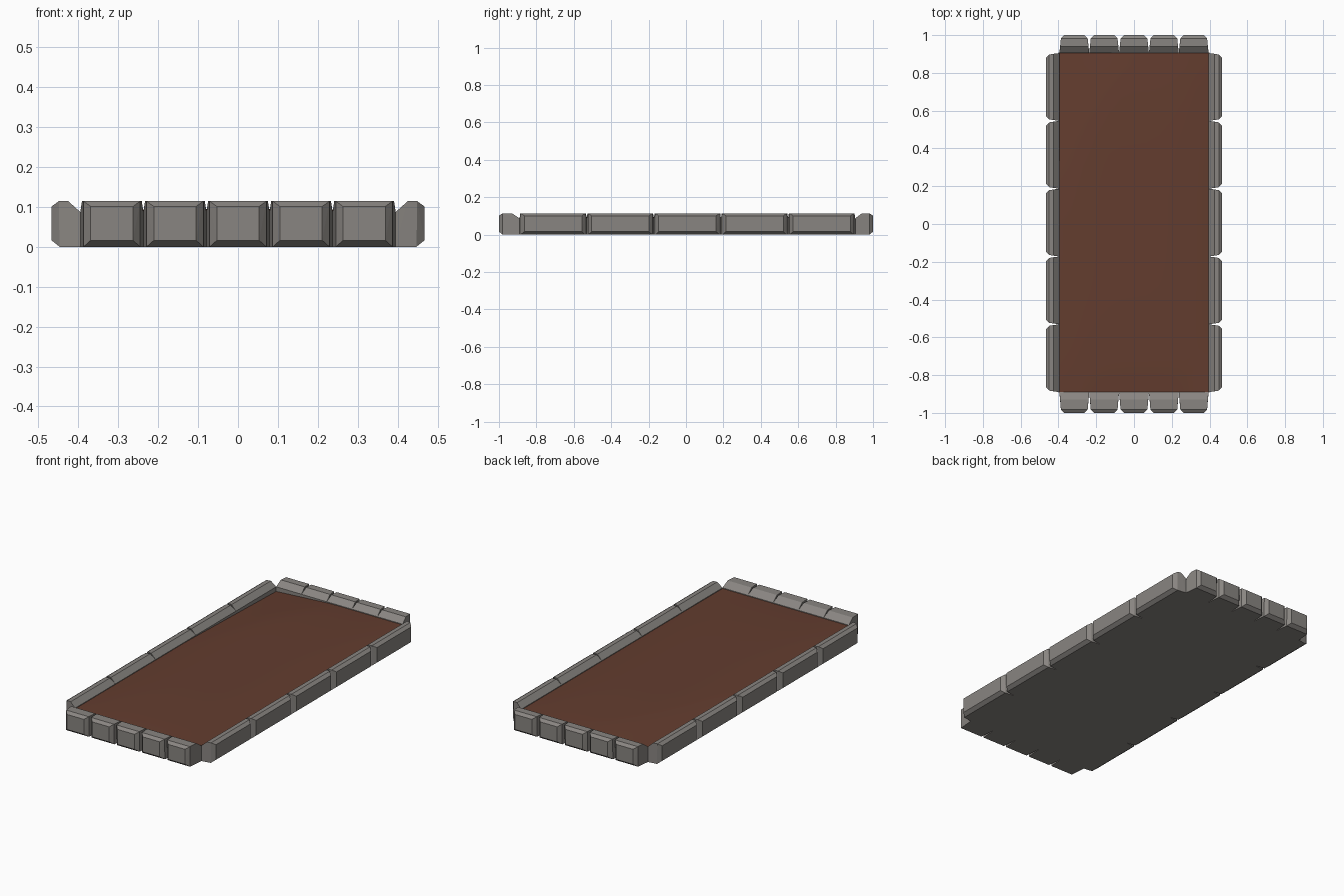
import bpy, bmesh, math
from mathutils import Vector, Matrix

if "Cube" in bpy.data.objects:
    bpy.data.objects.remove(bpy.data.objects["Cube"])


def material(name, rgb):
    m = bpy.data.materials.new(name)
    m.diffuse_color = (*rgb, 1)
    m.use_nodes = True
    m.node_tree.nodes["Principled BSDF"].inputs["Base Color"].default_value = m.diffuse_color
    return m


STONE = material("grey stone", (0.25, 0.235, 0.22))
SOIL = material("brown soil", (0.125, 0.046, 0.028))

# inner edges of the border
X, Y0, Y1 = 0.395, -0.89, 0.905
TOP = 0.114


def finish(bm, name, mat):
    bmesh.ops.recalc_face_normals(bm, faces=bm.faces)
    me = bpy.data.meshes.new(name)
    bm.to_mesh(me)
    bm.free()
    me.materials.append(mat)
    ob = bpy.data.objects.new(name, me)
    bpy.context.collection.objects.link(ob)
    return ob


def stone(name, pos, angle, length, depth, slope):
    """Chamfered block: local x along the wall, local y pointing outwards."""
    h = length / 2
    # (distance outwards, half length, height)
    rings = [
        (0, h, 0), (0, h, 0.087),
        (slope, h - 0.004, TOP),
        (depth - 0.02, h - 0.008, 0.004), (depth - 0.018, h - 0.008, TOP),
        (depth - 0.02, h - 0.008, 0), 
        (depth, h - 0.026, 0.016), (depth, h - 0.026, 0.101),
    ]
    bm = bmesh.new()
    for d, w, z in rings:
        for s in (-1, 1):
            bm.verts.new((s * w, d, z))
    res = bmesh.ops.convex_hull(bm, input=bm.verts[:])
    loose = [v for v in bm.verts if not v.link_faces]
    bmesh.ops.delete(bm, geom=loose, context='VERTS')
    bmesh.ops.dissolve_limit(bm, angle_limit=0.02, verts=bm.verts[:], edges=bm.edges[:])
    bm.transform(Matrix.Translation(Vector(pos)) @ Matrix.Rotation(angle, 4, 'Z'))
    return finish(bm, name, STONE)


# border stones, five per side
N = 5
px, py = 2 * X / N, (Y1 - Y0) / N
for i in range(N):
    x = -X + px * (i + 0.5)
    y = Y0 + py * (i + 0.5)
    stone(f"front_stone_{i+1}", (x, Y0, 0), math.pi, px, 1 + Y0, 0.04)
    stone(f"back_stone_{i+1}", (x, Y1, 0), 0, px, 1 - Y1, 0.035)
    stone(f"right_stone_{i+1}", (X, y, 0), -math.pi / 2, py, 0.072, 0.03)
    stone(f"left_stone_{i+1}", (-X, y, 0), math.pi / 2, py, 0.072, 0.03)

# stone slab under the bed
bm = bmesh.new()
bmesh.ops.create_cube(bm, size=1)
bm.transform(Matrix.Translation((0, (Y0 + Y1) / 2, 0.02)) @
             Matrix.Diagonal((2 * X, Y1 - Y0, 0.04, 1)))
finish(bm, "base_slab", STONE)

# gently mounded soil
bm = bmesh.new()
bmesh.ops.create_grid(bm, x_segments=12, y_segments=24, size=1)
for v in bm.verts:
    u, w = v.co.x, v.co.y
    dome = (1 - u ** 4) * (1 - w ** 4)
    dip = max(0, (w - u) / 2 - 0.55)          # lower towards the back left
    v.co = ((X + 0.004) * u, (Y0 + Y1) / 2 + w * ((Y1 - Y0) / 2 + 0.003),
            0.083 + 0.012 * dome - 0.05 * dip)
soil = finish(bm, "soil", SOIL)
if soil.data.polygons[0].normal.z < 0:
    soil.data.flip_normals()
for p in soil.data.polygons:
    p.use_smooth = True
